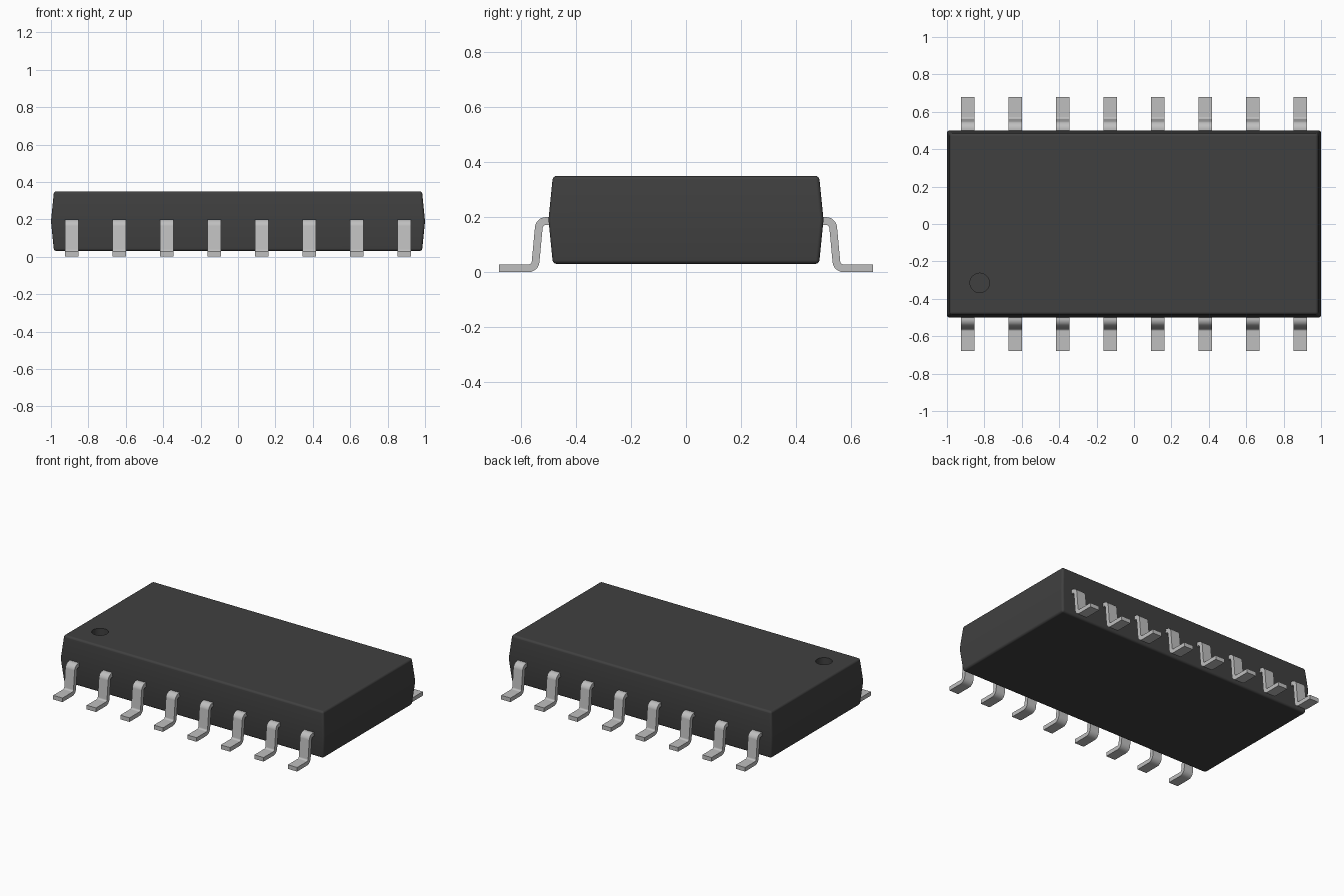
import bpy, bmesh, math
from mathutils import Vector

if "Cube" in bpy.data.objects:
    bpy.data.objects.remove(bpy.data.objects["Cube"], do_unlink=True)


def material(name, grey):
    m = bpy.data.materials.new(name)
    m.use_nodes = True
    colour = (grey, grey, grey, 1)
    m.diffuse_color = colour
    bsdf = m.node_tree.nodes["Principled BSDF"]
    bsdf.inputs["Base Color"].default_value = colour
    bsdf.inputs["Roughness"].default_value = 0.6
    return m


def add_object(name, bm, mat):
    bmesh.ops.recalc_face_normals(bm, faces=bm.faces)
    mesh = bpy.data.meshes.new(name)
    bm.to_mesh(mesh)
    bm.free()
    mesh.materials.append(mat)
    obj = bpy.data.objects.new(name, mesh)
    bpy.context.collection.objects.link(obj)
    return obj


def activate(obj):
    bpy.ops.object.select_all(action='DESELECT')
    obj.select_set(True)
    bpy.context.view_layer.objects.active = obj


def finish(obj):
    activate(obj)
    bpy.ops.object.shade_smooth_by_angle(angle=math.radians(30))
    mod = obj.modifiers.new("Face normals", 'WEIGHTED_NORMAL')
    mod.keep_sharp = True


plastic = material("dark plastic", 0.051)
metal = material("grey metal", 0.52)

# Body: two tapered halves meeting at the waist
BOTTOM, WAIST, TOP, TAPER = 0.03, 0.19, 0.35, 0.016
bm = bmesh.new()
rings = []
for z, inset in ((BOTTOM, TAPER), (WAIST, 0), (TOP, TAPER)):
    x, y = 1 - inset, 0.5 - inset
    rings.append([bm.verts.new((sx * x, sy * y, z))
                  for sx, sy in ((-1, -1), (1, -1), (1, 1), (-1, 1))])
for low, high in zip(rings, rings[1:]):
    for i in range(4):
        j = (i + 1) % 4
        bm.faces.new((low[i], low[j], high[j], high[i]))
bm.faces.new(rings[0][::-1])
bm.faces.new(rings[2])
waist = set(rings[1])
rounded = [e for e in bm.edges if not set(e.verts) <= waist]
bmesh.ops.bevel(bm, geom=rounded, offset=0.014, segments=4, profile=0.5,
                affect='EDGES')
body = add_object("body", bm, plastic)

# Round index recess in the top
RECESS = 0.05
bm = bmesh.new()
bmesh.ops.create_cone(bm, cap_ends=True, segments=32, radius1=0.052,
                      radius2=0.052, depth=2 * RECESS)
cutter = add_object("index_recess_cutter", bm, plastic)
cutter.location = (-0.825, -0.315, TOP)
cutter.hide_render = True
cut = body.modifiers.new("Index recess", 'BOOLEAN')
cut.object = cutter
cut.solver = 'EXACT'
activate(body)
bpy.ops.object.modifier_apply(modifier=cut.name)
bpy.data.objects.remove(cutter, do_unlink=True)
finish(body)


# Lead: a bent strip, offset to both sides of its centre line
def fillet(before, corner, after, radius, steps=5):
    a, b = (before - corner).normalized(), (after - corner).normalized()
    half = a.angle(b) / 2
    centre = corner + (a + b).normalized() * (radius / math.sin(half))
    reach = radius / math.tan(half)
    start = (corner + a * reach - centre).normalized()
    end = (corner + b * reach - centre).normalized()
    return [centre + start.slerp(end, i / steps) * radius
            for i in range(steps + 1)]


def lead_mesh(width=0.07, thickness=0.028):
    corners = [Vector(p) for p in ((0, -0.47, 0.186), (0, -0.533, 0.186),
                                   (0, -0.549, 0.014), (0, -0.68, 0.014))]
    path = [corners[0]]
    for k in (1, 2):
        path += fillet(*corners[k - 1:k + 2], radius=0.026)
    path.append(corners[-1])

    sides = ([], [])
    for i, p in enumerate(path):
        back = (p - path[i - 1]).normalized() if i else None
        ahead = (path[i + 1] - p).normalized() if i < len(path) - 1 else None
        back, ahead = back or ahead, ahead or back
        tangent = (back + ahead).normalized()
        normal = Vector((0, -tangent.z, tangent.y))
        offset = normal * thickness / 2 / tangent.dot(ahead)
        sides[0].append(p + offset)
        sides[1].append(p - offset)

    bm = bmesh.new()
    shift = Vector((width / 2, 0, 0))
    sections = [[bm.verts.new(c) for c in (u - shift, u + shift, v + shift, v - shift)]
                for u, v in zip(*sides)]
    for s, t in zip(sections, sections[1:]):
        for i in range(4):
            j = (i + 1) % 4
            bm.faces.new((s[i], s[j], t[j], t[i]))
    bm.faces.new(sections[0])
    bm.faces.new(sections[-1][::-1])
    return bm


# Eight leads along the front and eight along the back
PITCH, COUNT = 0.254, 8
first = add_object("front_lead_1", lead_mesh(), metal)
finish(first)
for side, turn in (("front", 0), ("back", math.pi)):
    for i in range(COUNT):
        if side == "front" and i == 0:
            lead = first
        else:
            lead = first.copy()
            lead.name = f"{side}_lead_{i + 1}"
            bpy.context.collection.objects.link(lead)
        lead.location.x = (i - (COUNT - 1) / 2) * PITCH
        lead.rotation_euler.z = turn
